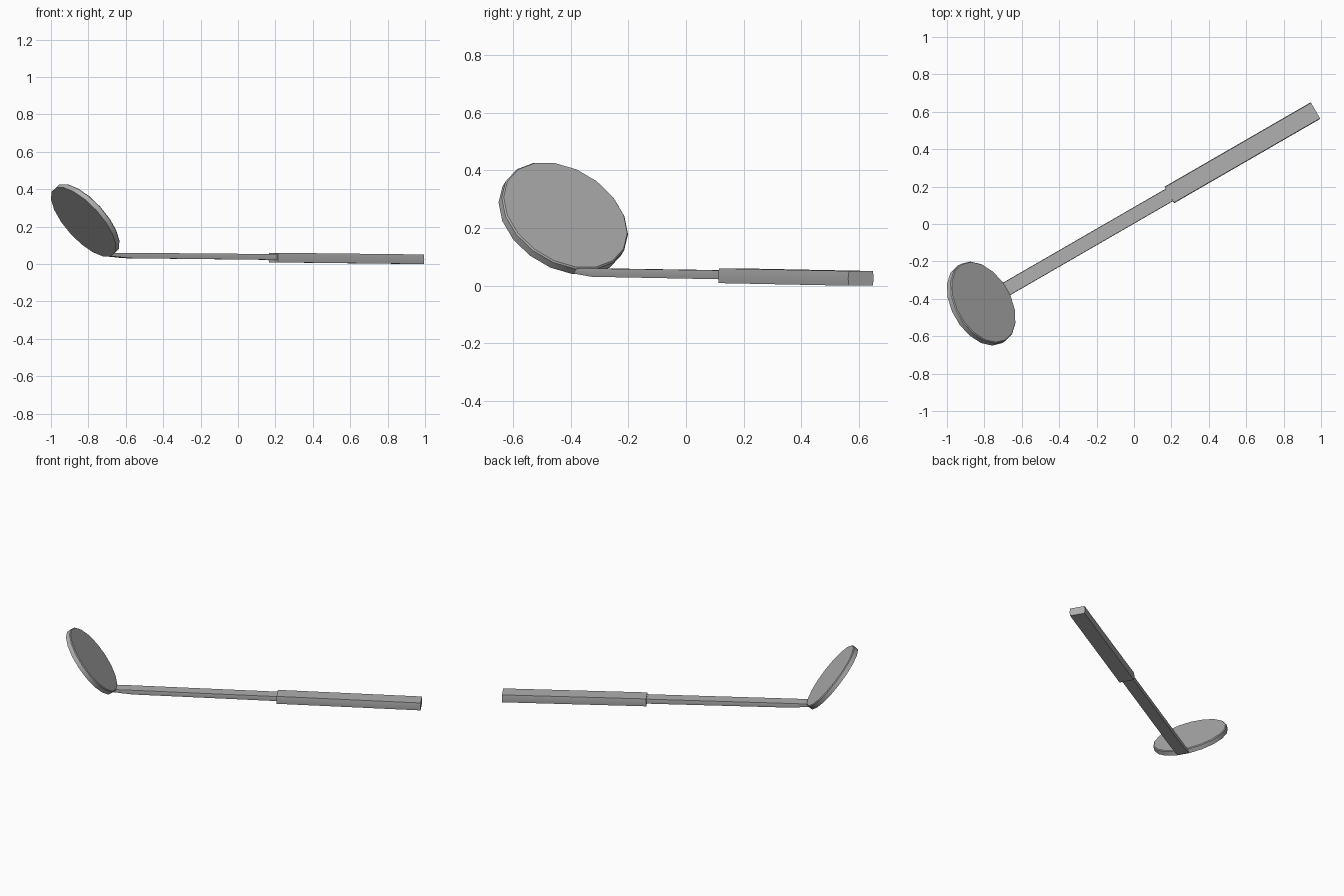
import bpy, bmesh, math
from mathutils import Matrix

if "Cube" in bpy.data.objects:
    bpy.data.objects.remove(bpy.data.objects["Cube"])

# Everything is built along a local x axis, then turned 30 degrees about z
TURN = Matrix.Rotation(math.radians(30), 4, 'Z')
OFFSET = 0.04      # sideways shift of the tool's centre line

grey = bpy.data.materials.new("dark_grey")
grey.diffuse_color = (0.43, 0.43, 0.43, 1)
grey.use_nodes = True
grey.node_tree.nodes["Principled BSDF"].inputs["Base Color"].default_value = grey.diffuse_color


def loft(name, rings, matrix):
    """Join closed rings of points into a capped solid, smooth by angle."""
    bm = bmesh.new()
    loops = [[bm.verts.new(p) for p in ring] for ring in rings]
    n = len(loops[0])
    for a, b in zip(loops, loops[1:]):
        for i in range(n):
            j = (i + 1) % n
            bm.faces.new((a[i], a[j], b[j], b[i]))
    bm.faces.new(loops[0])
    bm.faces.new(loops[-1])
    bmesh.ops.transform(bm, matrix=TURN @ matrix, verts=bm.verts)
    bmesh.ops.recalc_face_normals(bm, faces=bm.faces)
    mesh = bpy.data.meshes.new(name)
    bm.to_mesh(mesh)
    bm.free()
    mesh.materials.append(grey)
    mesh.shade_smooth()
    mesh.set_sharp_from_angle(angle=math.radians(30))
    obj = bpy.data.objects.new(name, mesh)
    bpy.context.collection.objects.link(obj)


def bar(name, stations, width, bulge):
    """Flat bar with faintly rounded sides; stations are
    (bottom length, bottom height, top length, top height)."""
    w, e = width / 2, width / 2 - bulge
    rings = []
    for u0, z0, u1, z1 in stations:
        um, zm = (u0 + u1) / 2, (z0 + z1) / 2
        rings.append([(u0, -e, z0), (um, -w, zm), (u1, -e, z1),
                      (u1, e, z1), (um, w, zm), (u0, e, z0)])
    loft(name, rings, Matrix.Translation((0, OFFSET, 0)))


def circle(radius, z, sides=18):
    """Ring with an edge, not a corner, facing the local x axis."""
    angles = [2 * math.pi * (i + 0.5) / sides for i in range(sides)]
    return [(radius * math.cos(a), radius * math.sin(a), z) for a in angles]


# Thick grip, sloping gently up toward the head
bar("grip", [(0.241, 0.009, 0.242, 0.060), (1.143, 0.0, 1.144, 0.051)], 0.102, 0.003)

# Thin shaft, its underside kicking up where it meets the disc
bar("shaft", [(0.26, 0.022, 0.26, 0.053), (-0.66, 0.031, -0.68, 0.060),
              (-0.785, 0.042, -0.768, 0.060)], 0.077, 0.002)

# Tilted 18-sided disc with a fine chamfer round its upper face
loft("disc_head", [circle(0.238, -0.017), circle(0.238, 0.011), circle(0.233, 0.016)],
     Matrix.Translation((-0.918, OFFSET, 0.235)) @
     Matrix.Rotation(math.radians(51.7), 4, 'Y'))
